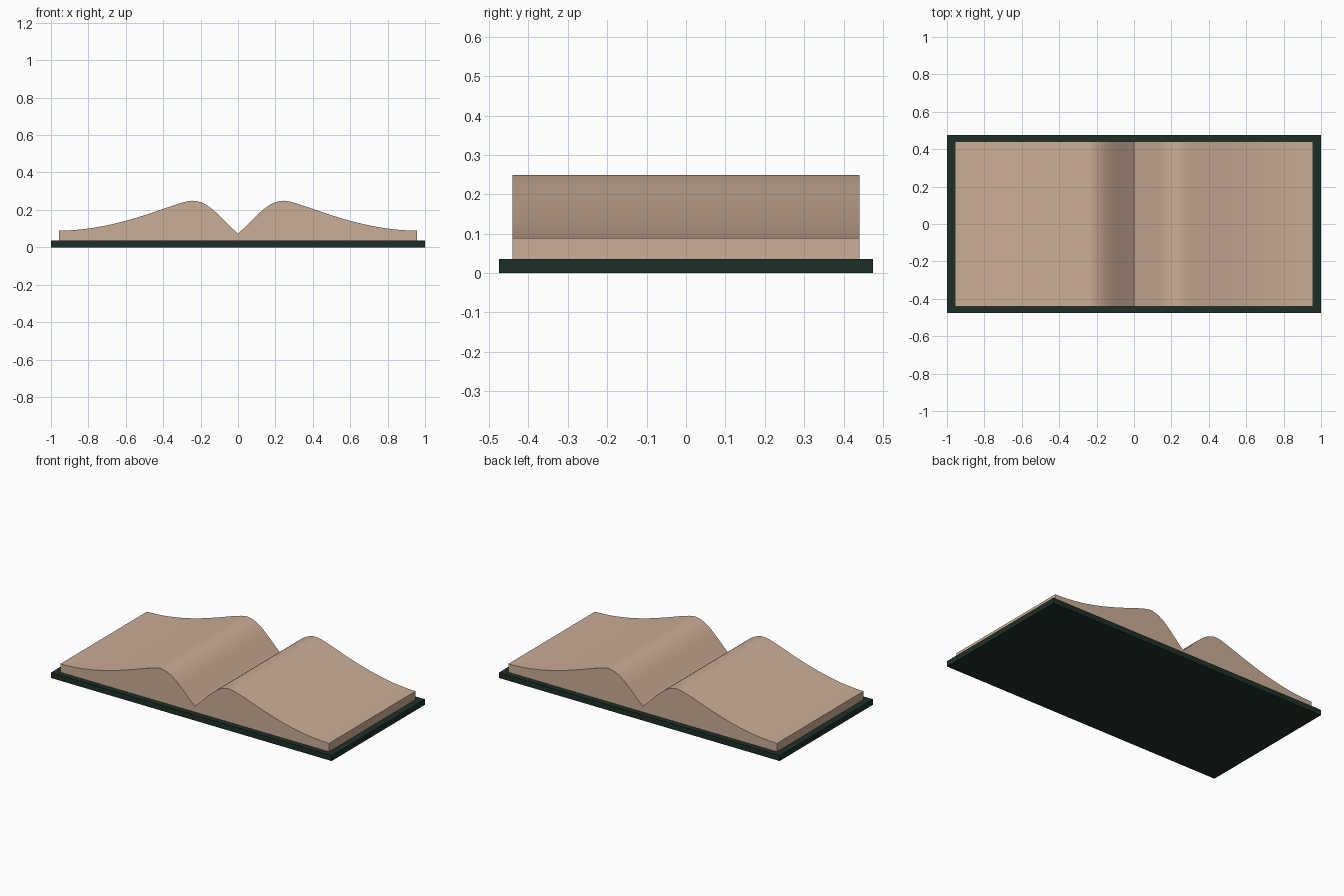
import bpy, bmesh
from mathutils import Vector
from mathutils.geometry import interpolate_bezier

if "Cube" in bpy.data.objects:
    bpy.data.objects.remove(bpy.data.objects["Cube"])

COVER_T = 0.035
PAGE_Y = 0.44


def material(name, color):
    m = bpy.data.materials.new(name)
    m.diffuse_color = (*color, 1)
    m.use_nodes = True
    m.node_tree.nodes["Principled BSDF"].inputs["Base Color"].default_value = m.diffuse_color
    return m


# Cover board
bpy.ops.mesh.primitive_cube_add(size=1, location=(0, 0, COVER_T / 2))
cover = bpy.context.object
cover.name = "cover"
cover.scale = (2, 0.95, COVER_T)
bpy.ops.object.transform_apply(location=False, rotation=False, scale=True)
cover.data.materials.append(material("cover_green", (0.012, 0.03, 0.02)))

# Page curve for one half: gutter, crest, outer edge
P = lambda x, z: Vector((x, 0, z))
curve = interpolate_bezier(P(0, 0.073), P(0.09, 0.152), P(0.155, 0.249), P(0.245, 0.249), 17)
curve += interpolate_bezier(P(0.245, 0.249), P(0.33, 0.249), P(0.62, 0.09), P(0.957, 0.089), 25)[1:]

# Half page block, open at the gutter so it can be mirrored
bm = bmesh.new()
rings = []
for p in curve:
    rings.append([bm.verts.new((p.x, y, z)) for y, z in
                  ((-PAGE_Y, COVER_T), (PAGE_Y, COVER_T), (PAGE_Y, p.z), (-PAGE_Y, p.z))])
for a, b in zip(rings, rings[1:]):
    for i in range(4):
        j = (i + 1) % 4
        bm.faces.new((a[i], a[j], b[j], b[i]))
bm.faces.new(rings[-1])
bmesh.ops.recalc_face_normals(bm, faces=bm.faces[:])
# Face outward: the fore-edge must point to +x
bm.faces.ensure_lookup_table()
bm.normal_update()
if bm.faces[-1].normal.x < 0:
    bmesh.ops.reverse_faces(bm, faces=bm.faces[:])
mesh = bpy.data.meshes.new("pages")
bm.to_mesh(mesh)
bm.free()
pages = bpy.data.objects.new("pages", mesh)
bpy.context.collection.objects.link(pages)
mesh.materials.append(material("paper", (0.6, 0.42, 0.31)))

# Mirror to the left half, smooth the page curve
mirror = pages.modifiers.new("mirror", 'MIRROR')
mirror.use_clip = True
bpy.ops.object.select_all(action='DESELECT')
pages.select_set(True)
bpy.context.view_layer.objects.active = pages
bpy.ops.object.modifier_apply(modifier=mirror.name)
bpy.ops.object.shade_smooth_by_angle()
